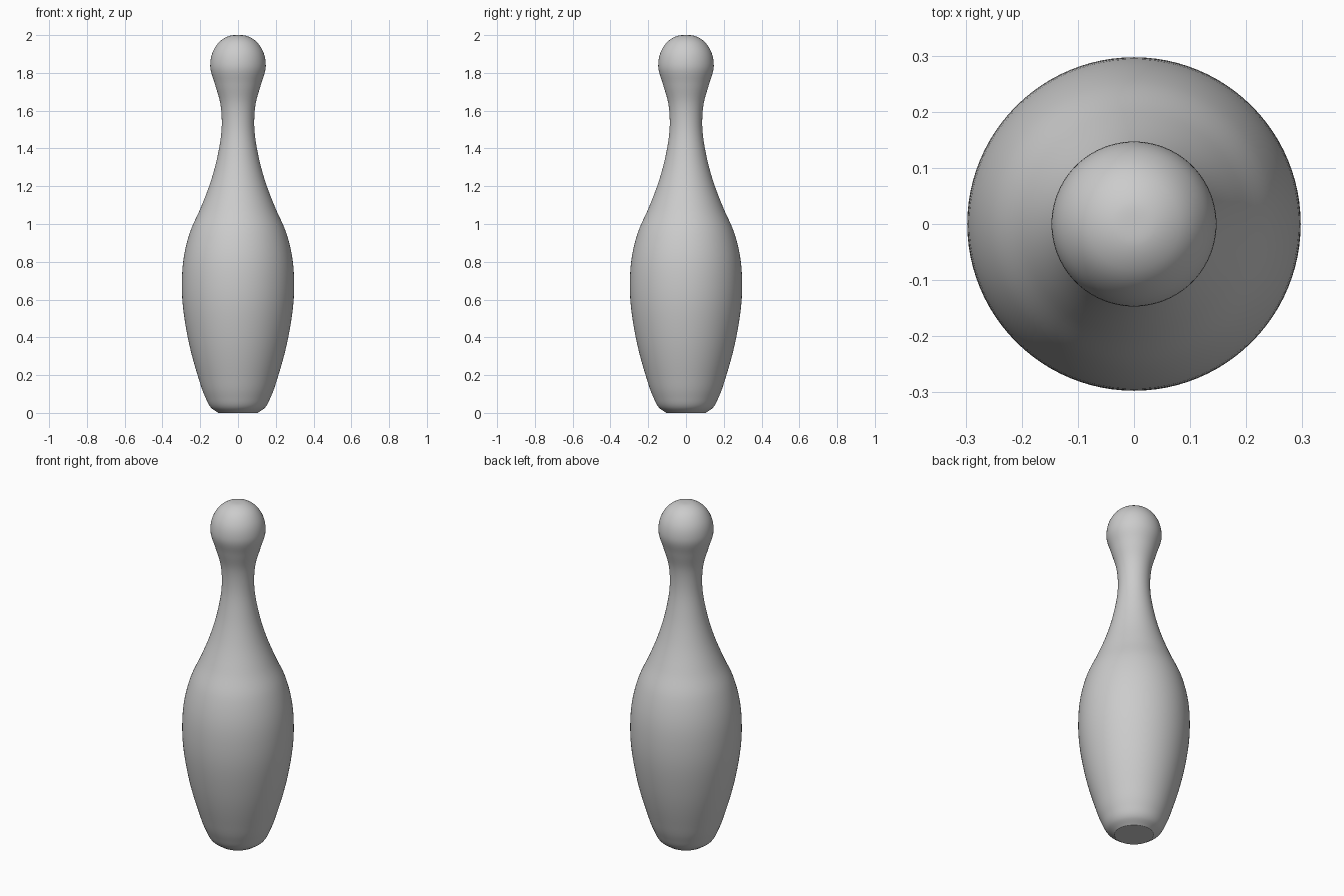
import bpy, bmesh, math
from mathutils import Vector

if "Cube" in bpy.data.objects:
    bpy.data.objects.remove(bpy.data.objects["Cube"])

# Side profile (radius, height)
KEYS = [(0.105, 0.0), (0.143, 0.028), (0.176, 0.09), (0.214, 0.2), (0.266, 0.4),
        (0.297, 0.65), (0.286, 0.83), (0.253, 0.96), (0.2, 1.08), (0.146, 1.22),
        (0.106, 1.37), (0.086, 1.52), (0.094, 1.64), (0.122, 1.74), (0.147, 1.835),
        (0.132, 1.915), (0.09, 1.972), (0.04, 1.997), (0.0, 2.0)]
STEPS, SIDES = 6, 96


def smooth_path(keys, steps):
    """Centripetal-like Hermite curve through the key points."""
    p = [Vector(k) for k in keys]
    start, end = p[0] * 2 - p[1], Vector((-p[-2].x, p[-2].y))
    q = [start] + p + [end]
    tan = []
    for i in range(1, len(q) - 1):
        a, b = (q[i] - q[i - 1]).length, (q[i + 1] - q[i]).length
        tan.append(((q[i] - q[i - 1]) * (b / a) + (q[i + 1] - q[i]) * (a / b)) / (a + b))
    out = []
    for i in range(len(p) - 1):
        d = (p[i + 1] - p[i]).length
        for s in range(steps):
            t = s / steps
            out.append(p[i] * (2 * t**3 - 3 * t**2 + 1) + p[i + 1] * (3 * t**2 - 2 * t**3)
                       + tan[i] * d * (t**3 - 2 * t**2 + t) + tan[i + 1] * d * (t**3 - t**2))
    return out + [p[-1]]


# Pin body: lathe the profile, with a flat base
bm = bmesh.new()
path = [bm.verts.new((0, 0, 0))]
path += [bm.verts.new((v.x, 0, v.y)) for v in smooth_path(KEYS, STEPS)]
edges = [bm.edges.new(pair) for pair in zip(path, path[1:])]
bmesh.ops.spin(bm, geom=path + edges, cent=(0, 0, 0), axis=(0, 0, 1),
               angle=math.tau, steps=SIDES, use_duplicate=False)
bmesh.ops.remove_doubles(bm, verts=bm.verts, dist=1e-5)
bmesh.ops.recalc_face_normals(bm, faces=bm.faces)
mesh = bpy.data.meshes.new("pin")
bm.to_mesh(mesh)
bm.free()
pin = bpy.data.objects.new("pin", mesh)
bpy.context.collection.objects.link(pin)

bpy.context.view_layer.objects.active = pin
pin.select_set(True)
bpy.ops.object.shade_smooth_by_angle(angle=math.radians(30))
